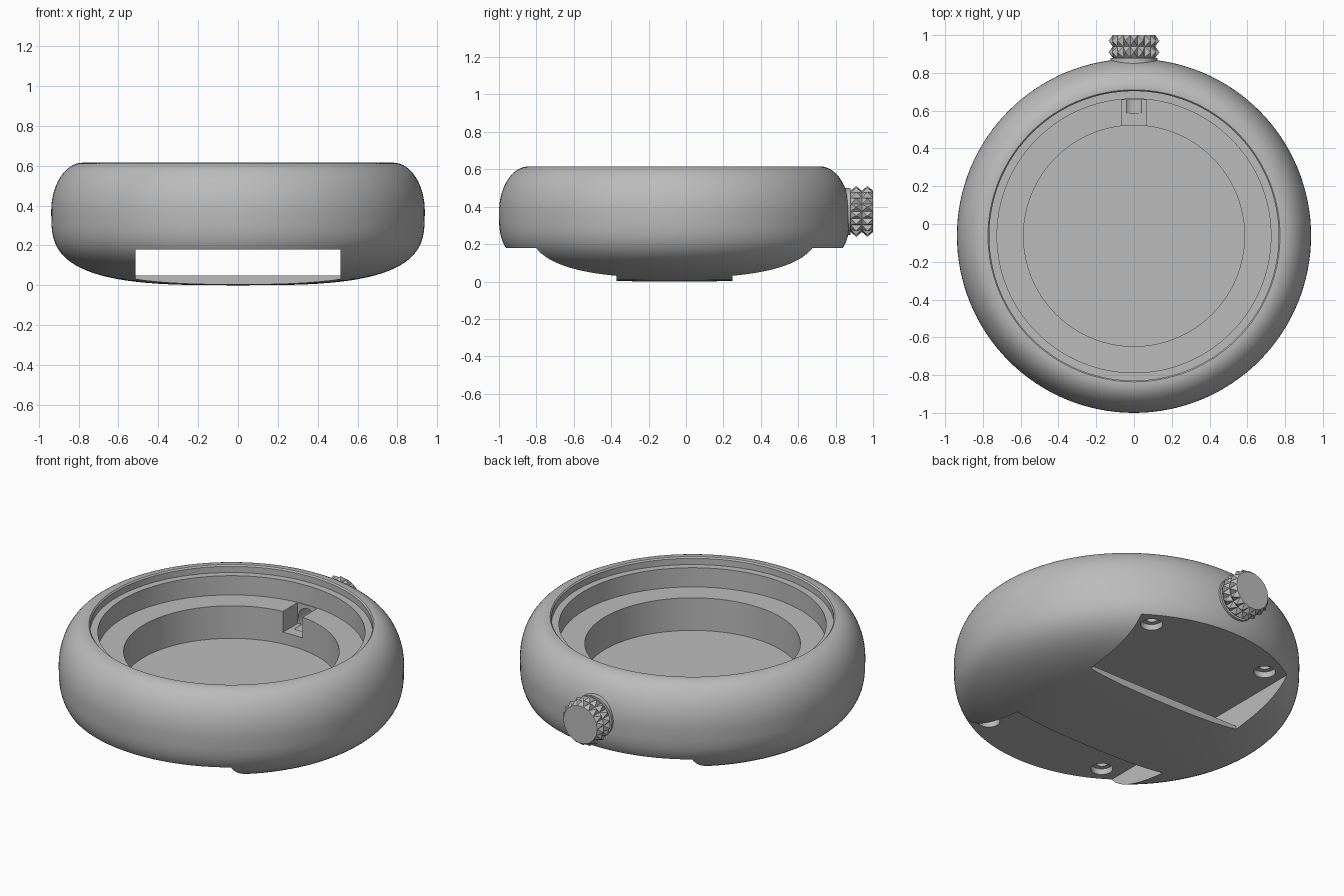
import bpy, bmesh, math
from mathutils import Matrix, Vector

old = bpy.data.objects.get("Cube")
if old:
    bpy.data.objects.remove(old, do_unlink=True)

CY = -0.0625      # case axis in y
STEM_Z = 0.375    # height of the crown axis

grey = bpy.data.materials.new("steel grey")
grey.use_nodes = True
grey.diffuse_color = (0.5, 0.5, 0.5, 1)
grey.node_tree.nodes["Principled BSDF"].inputs["Base Color"].default_value = (0.5, 0.5, 0.5, 1)


def finish(name, bm):
    bmesh.ops.recalc_face_normals(bm, faces=bm.faces)
    mesh = bpy.data.meshes.new(name)
    bm.to_mesh(mesh)
    bm.free()
    mesh.materials.append(grey)
    ob = bpy.data.objects.new(name, mesh)
    bpy.context.collection.objects.link(ob)
    return ob


def lathe(name, profile, segments, matrix):
    """Revolve (radius, height) points about z; both ends lie on the axis."""
    bm = bmesh.new()
    rings = []
    for r, z in profile:
        if r == 0:
            rings.append([bm.verts.new((0, 0, z))] * segments)
        else:
            rings.append([bm.verts.new((r * math.cos(a), r * math.sin(a), z))
                          for a in (math.tau * i / segments for i in range(segments))])
    for lo, hi in zip(rings, rings[1:]):
        for i in range(segments):
            j = (i + 1) % segments
            corners = dict.fromkeys((lo[i], lo[j], hi[j], hi[i]))
            bm.faces.new(list(corners))
    bm.transform(matrix)
    return finish(name, bm)


def prism(name, outline, half_width):
    """Extrude a (y, z) outline symmetrically along x, around the case axis."""
    bm = bmesh.new()
    face = bm.faces.new([bm.verts.new((-half_width, y + CY, z)) for y, z in outline])
    out = bmesh.ops.extrude_face_region(bm, geom=[face])
    moved = [v for v in out["geom"] if isinstance(v, bmesh.types.BMVert)]
    bmesh.ops.translate(bm, vec=(2 * half_width, 0, 0), verts=moved)
    return finish(name, bm)


def activate(ob):
    bpy.ops.object.select_all(action="DESELECT")
    ob.select_set(True)
    bpy.context.view_layer.objects.active = ob


def cut(target, cutter):
    cutter.hide_render = True
    mod = target.modifiers.new("cut", "BOOLEAN")
    mod.operation, mod.solver, mod.object = "DIFFERENCE", "EXACT", cutter
    activate(target)
    bpy.ops.object.modifier_apply(modifier=mod.name)
    bpy.data.objects.remove(cutter, do_unlink=True)


def smooth(ob):
    activate(ob)
    bpy.ops.object.shade_smooth_by_angle(angle=math.radians(30))


# Case: rounded outside, stepped recess inside
R, MID, TOP, POWER = 0.9375, 0.37, 0.615, 3.2
outer = [(0, 0)]
for i in range(1, 25):
    t = math.pi / 2 * i / 24
    outer.append((R * math.sin(t) ** (2 / POWER), MID * (1 - math.cos(t) ** (2 / POWER))))
outer[-1] = (R, MID)
for i in range(1, 17):
    t = math.pi / 2 * i / 16
    outer.append((0.78 + (R - 0.78) * math.cos(t), MID + (TOP - MID) * math.sin(t)))
recess = [(0.773, TOP), (0.766, 0.607), (0.766, 0.57), (0.725, 0.57), (0.725, 0.455),
          (0.585, 0.455), (0.585, 0.26), (0, 0.26)]
case = lathe("case", outer + recess, 128, Matrix.Translation((0, CY, 0)))

# Strap passage: open at both ends, with a bridge left across the bottom
cut(case, prism("strap_cutter", [(-1.2, -0.1), (-0.31, -0.1), (-0.31, 0.05), (0.31, 0.05),
                                 (0.31, -0.1), (1.2, -0.1), (1.2, 0.18), (-1.2, 0.18)], 0.515))

# Slot and bore for the stem
cut(case, prism("stem_slot_cutter", [(0.5, 0.33), (0.72, 0.33), (0.72, 0.5), (0.5, 0.5)], 0.065))
along_y = Matrix.Rotation(-math.pi / 2, 4, "X")
cut(case, lathe("stem_bore_cutter", [(0, 0), (0.06, 0), (0.06, 0.2), (0, 0.2)], 32,
                Matrix.Translation((0, CY + 0.65, STEM_Z)) @ along_y))

# Four stepped screw holes in the strap ceiling
for sx in (-1, 1):
    for sy in (-1, 1):
        cut(case, lathe("screw_cutter", [(0, -0.05), (0.06, -0.05), (0.06, 0.035),
                                         (0.032, 0.035), (0.032, 0.08), (0, 0.08)], 32,
                        Matrix.Translation((0.4 * sx, CY + 0.687 * sy, 0.18))))
smooth(case)

# Crown collar
collar = lathe("crown_collar", [(0, 0), (0.125, 0), (0.125, 0.08), (0, 0.08)], 48,
               Matrix.Translation((0, 0.8, STEM_Z)) @ along_y)
smooth(collar)

# Crown with two rows of pyramid studs
crown = lathe("crown", [(0, 0), (0.112, 0), (0.112, 0.06), (0.112, 0.12), (0, 0.12)], 18,
              Matrix.Translation((0, 0.88, STEM_Z)) @ along_y)
bm = bmesh.new()
bm.from_mesh(crown.data)
sides = [f for f in bm.faces if abs(f.normal.y) < 0.5]
for stud in bmesh.ops.poke(bm, faces=sides)["verts"]:
    spoke = Vector((stud.co.x, 0, stud.co.z - STEM_Z)).normalized()
    stud.co += spoke * 0.026
bm.to_mesh(crown.data)
bm.free()
